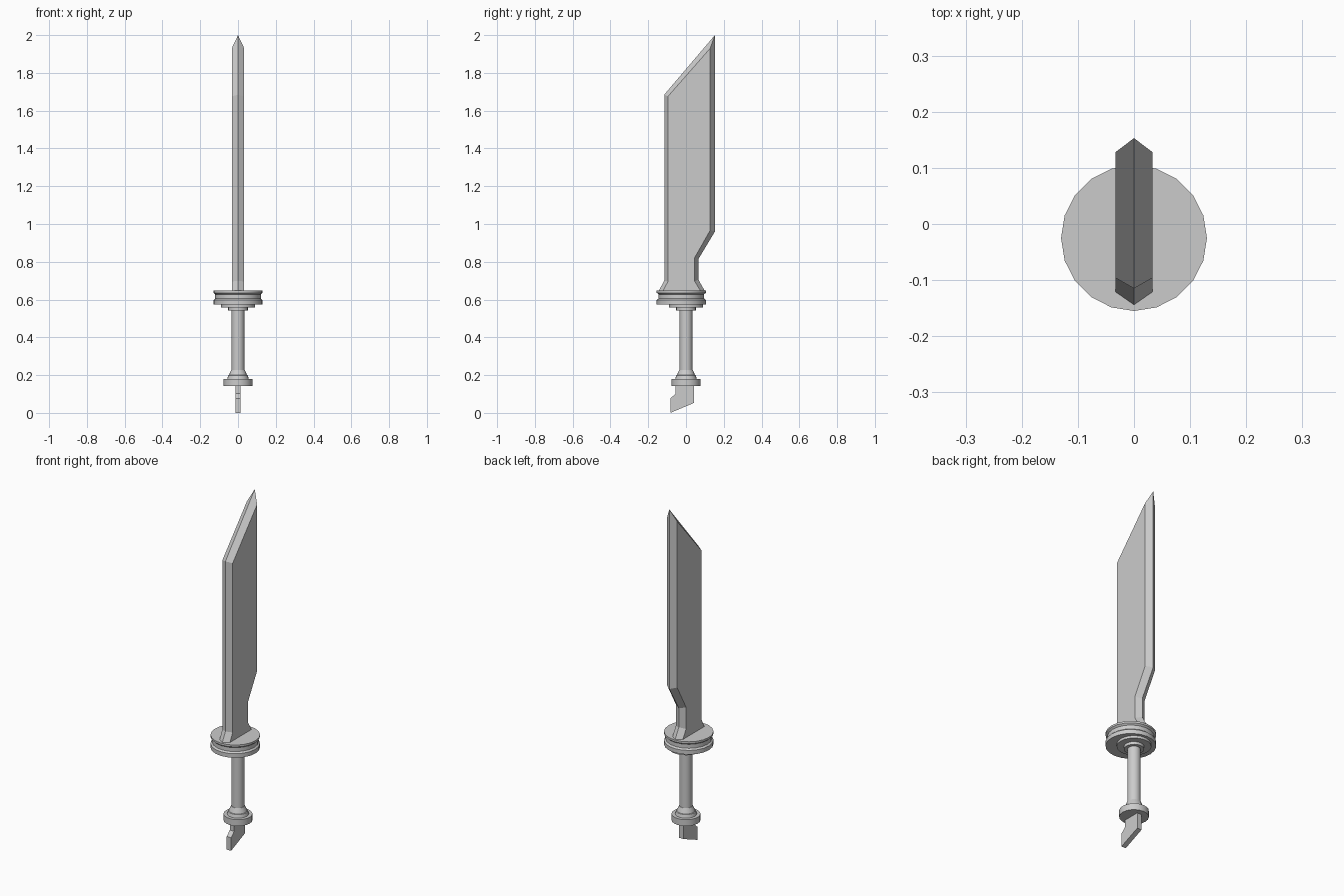
import bpy, bmesh
from math import sin, cos, pi, radians

if "Cube" in bpy.data.objects:
    bpy.data.objects.remove(bpy.data.objects["Cube"])


def finish(name, bm):
    bmesh.ops.recalc_face_normals(bm, faces=bm.faces)
    mesh = bpy.data.meshes.new(name)
    bm.to_mesh(mesh)
    bm.free()
    ob = bpy.data.objects.new(name, mesh)
    bpy.context.collection.objects.link(ob)
    return ob


def bridge(bm, a, b):
    for i in range(len(a)):
        j = (i + 1) % len(a)
        bm.faces.new((a[i], a[j], b[j], b[i]))


def loop_x(bm, x, profile):
    return [bm.verts.new((x, y, z)) for y, z in profile]


def lathe(name, profile, y0=0.0, sides=20):
    """Revolve (radius, z) points around a vertical axis, capped both ends."""
    bm = bmesh.new()
    rings = [[bm.verts.new((r * cos(2 * pi * k / sides),
                            y0 + r * sin(2 * pi * k / sides), z))
              for k in range(sides)] for r, z in profile]
    for a, b in zip(rings, rings[1:]):
        bridge(bm, a, b)
    bm.faces.new(rings[0])
    bm.faces.new(rings[-1])
    ob = finish(name, bm)
    bpy.ops.object.select_all(action='DESELECT')
    ob.select_set(True)
    bpy.context.view_layer.objects.active = ob
    bpy.ops.object.shade_smooth_by_angle(angle=radians(30))
    return ob


# Blade: central edge outline with bevels up to two flat side faces
edge = [(-0.145, 0.645), (-0.115, 0.70), (-0.115, 1.685), (0.153, 2.0),
        (0.153, 0.96), (0.066, 0.815), (0.066, 0.705), (0.10, 0.645)]
flat = [(-0.122, 0.645), (-0.096, 0.695), (-0.096, 1.675), (0.128, 1.93),
        (0.128, 0.967), (0.046, 0.822), (0.046, 0.697), (0.077, 0.645)]
bm = bmesh.new()
mid = loop_x(bm, 0, edge)
for x in (-0.033, 0.033):
    side = loop_x(bm, x, flat)
    bm.faces.new(side)
    bridge(bm, mid, side)
bmesh.ops.remove_doubles(bm, verts=bm.verts, dist=1e-5)
finish("blade", bm)

# Round guard with a groove, set slightly forward of the grip
lathe("guard", [(0.13, 0.573), (0.13, 0.597), (0.121, 0.605), (0.121, 0.628),
                (0.13, 0.636), (0.13, 0.647)], y0=-0.025)

# Stepped collar under the guard
lathe("collar", [(0.052, 0.543), (0.052, 0.559), (0.089, 0.559), (0.089, 0.573)])

# Grip
lathe("grip", [(0.034, 0.20), (0.034, 0.545)])

# Pommel: disc, step and flared neck
lathe("pommel", [(0.076, 0.143), (0.076, 0.18), (0.057, 0.18), (0.052, 0.198),
                 (0.048, 0.2), (0.036, 0.228)])

# Hooked tail plate
tail = [(-0.055, 0.145), (0.043, 0.145), (0.043, 0.053), (-0.083, 0.0),
        (-0.083, 0.076), (-0.055, 0.102)]
bm = bmesh.new()
left, right = loop_x(bm, -0.014, tail), loop_x(bm, 0.014, tail)
bridge(bm, left, right)
bm.faces.new(left)
bm.faces.new(right)
finish("tail_plate", bm)
